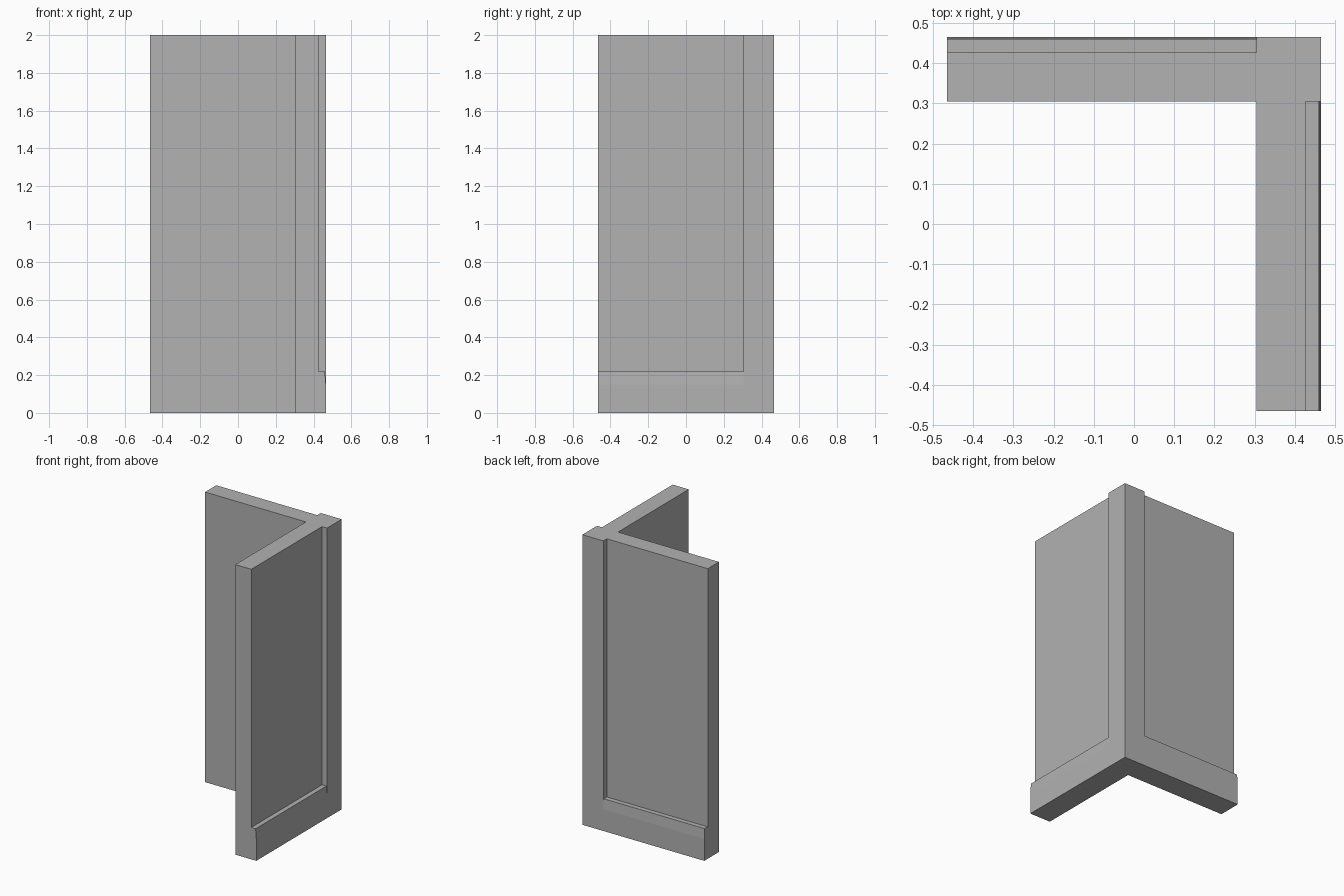
import bpy
import bmesh

if "Cube" in bpy.data.objects:
    bpy.data.objects.remove(bpy.data.objects["Cube"])

OUT, INNER, PANEL = 0.465, 0.305, 0.427   # outer face, inner face, recessed panel face
HEIGHT = 2.0

grey = bpy.data.materials.new("plain grey")
grey.diffuse_color = (0.445, 0.445, 0.445, 1)
grey.use_nodes = True
grey.node_tree.nodes["Principled BSDF"].inputs["Base Color"].default_value = grey.diffuse_color


def extrude_profile(name, points, offset):
    """Extrude a closed 3D outline along an offset into a solid."""
    bm = bmesh.new()
    face = bm.faces.new([bm.verts.new(p) for p in points])
    result = bmesh.ops.extrude_face_region(bm, geom=[face], use_keep_orig=True)
    moved = [g for g in result["geom"] if isinstance(g, bmesh.types.BMVert)]
    bmesh.ops.translate(bm, verts=moved, vec=offset)
    bmesh.ops.recalc_face_normals(bm, faces=bm.faces[:])
    mesh = bpy.data.meshes.new(name)
    bm.to_mesh(mesh)
    bm.free()
    mesh.materials.append(grey)
    obj = bpy.data.objects.new(name, mesh)
    bpy.context.collection.objects.link(obj)
    return obj


# Wall section: thin panel above a thicker base with a slightly tapered top
section = [(INNER, 0), (OUT, 0), (OUT, 0.15), (0.46, 0.22),
           (PANEL, 0.22), (PANEL, HEIGHT), (INNER, HEIGHT)]
length = OUT + INNER

extrude_profile("back_wall", [(-OUT, d, z) for d, z in section], (length, 0, 0))
extrude_profile("right_wall", [(d, -OUT, z) for d, z in section], (0, length, 0))

# Square corner post joining both walls
square = [(INNER, INNER, 0), (OUT, INNER, 0), (OUT, OUT, 0), (INNER, OUT, 0)]
extrude_profile("corner_post", square, (0, 0, HEIGHT))
